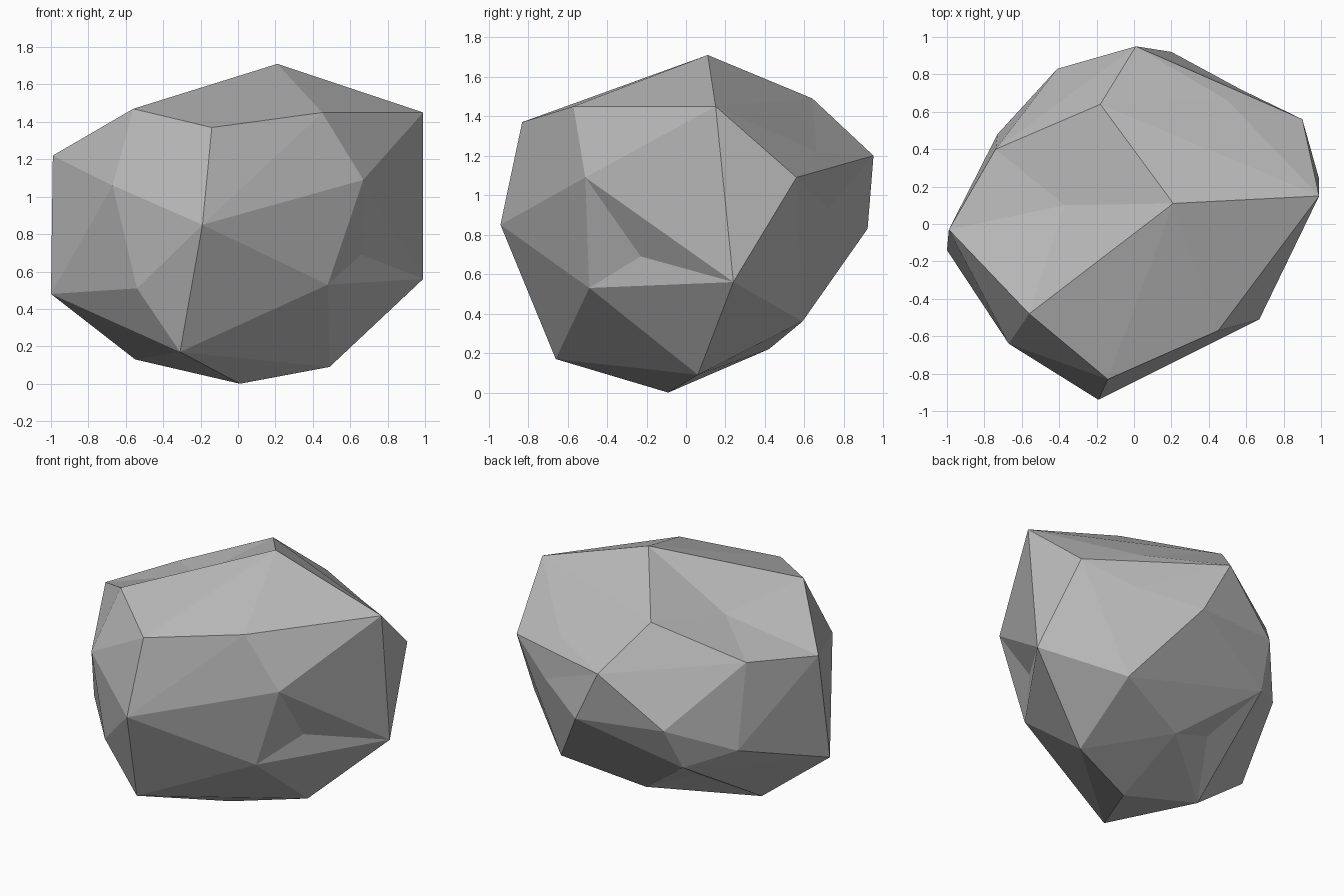
import bpy
import bmesh
from mathutils import Vector

default_cube = bpy.data.objects.get("Cube")
if default_cube is not None:
    bpy.data.objects.remove(default_cube, do_unlink=True)

CENTRE = Vector((0, 0, .85))

# Corners of the boulder, grouped by level from the crown to the base
crown = [
    (.21, .11, 1.71), (-.18, .64, 1.49), (-.56, -.48, 1.47),
    (.99, .15, 1.45), (.45, -.57, 1.45), (-.14, -.83, 1.37),
]
shoulder = [
    (-.74, .4, 1.27), (-.99, -.03, 1.22), (.01, .95, 1.2),
    (.9, .56, 1.09), (.67, -.51, 1.09), (-.67, -.64, 1.06),
]
waist = [
    (-.41, .83, .87), (-.19, -.94, .85), (.2, .92, .83), (-.73, .48, .69),
    (-.46, .69, .58), (.99, .24, .56), (.48, -.49, .53),
    (-.54, -.68, .51), (-1, -.14, .48),
]
base = [
    (.54, .59, .36), (.01, .42, .22), (-.31, -.66, .17),
    (-.55, -.04, .13), (.49, .06, .09), (.01, -.09, 0),
]

# Dents: final position, and how far it is raised while the skin is wrapped
dents = [
    ((-.37, .1, 1.39), 1.13),
    ((.5, .66, 1.22), 1.04),
    ((.57, .72, .93), 1.03),
    ((.66, -.23, .69), 1.1),
    ((-.32, .33, .36), 1.14),
]


def make_material(name, colour):
    material = bpy.data.materials.new(name)
    material.use_nodes = True
    material.diffuse_color = colour
    shader = material.node_tree.nodes["Principled BSDF"]
    shader.inputs["Base Color"].default_value = colour
    shader.inputs["Roughness"].default_value = .9
    return material


def build_boulder(name, material):
    bm = bmesh.new()
    for corner in crown + shoulder + waist + base:
        bm.verts.new(corner)

    # Raise each dent point so that the skin takes it in
    sunken = []
    for position, raise_factor in dents:
        target = Vector(position)
        raised = CENTRE + (target - CENTRE) * raise_factor
        sunken.append((bm.verts.new(raised), target))

    # Wrap a faceted skin round all points, then press the dents back in
    bmesh.ops.convex_hull(bm, input=bm.verts[:])
    for vertex, target in sunken:
        vertex.co = target
    loose = [vertex for vertex in bm.verts if not vertex.link_faces]
    bmesh.ops.delete(bm, geom=loose, context="VERTS")
    bmesh.ops.recalc_face_normals(bm, faces=bm.faces[:])
    for face in bm.faces:
        face.smooth = False

    mesh = bpy.data.meshes.new(name)
    bm.to_mesh(mesh)
    bm.free()
    mesh.materials.append(material)
    boulder = bpy.data.objects.new(name, mesh)
    bpy.context.collection.objects.link(boulder)
    return boulder


stone_grey = make_material("stone grey", (.5, .5, .5, 1))
build_boulder("boulder", stone_grey)
